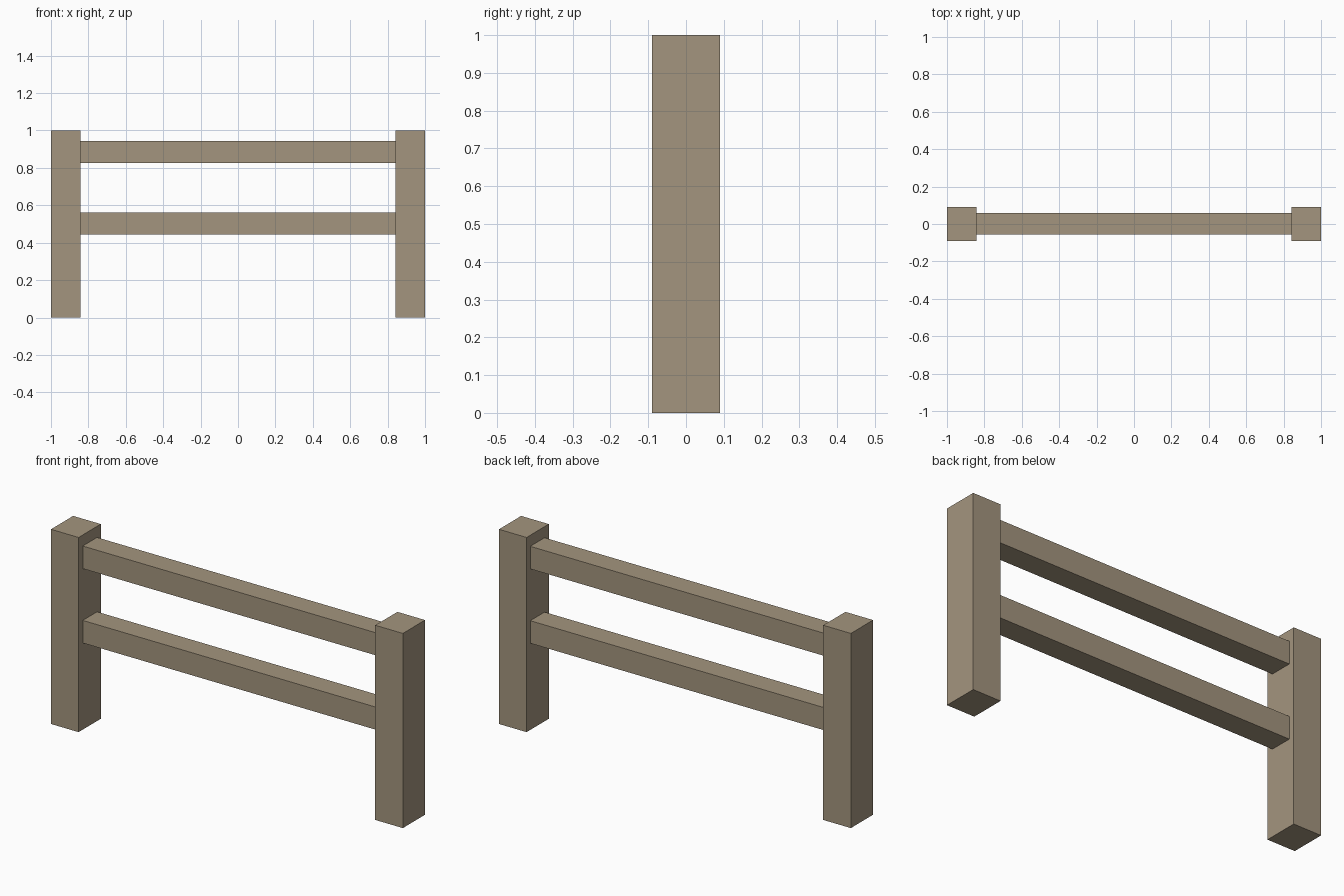
import bpy

# Remove the default cube
default = bpy.data.objects.get("Cube")
if default:
    bpy.data.objects.remove(default, do_unlink=True)

# Weathered wood
wood = bpy.data.materials.new("weathered_wood")
wood.use_nodes = True
colour = (0.37, 0.30, 0.21, 1.0)
wood.diffuse_color = colour
wood.node_tree.nodes["Principled BSDF"].inputs["Base Color"].default_value = colour


def beam(name, centre, size):
    """Add a plain square-cut timber."""
    bpy.ops.mesh.primitive_cube_add(size=1, location=centre)
    obj = bpy.context.object
    obj.name = name
    obj.scale = size
    bpy.ops.object.transform_apply(location=False, rotation=False, scale=True)
    obj.data.materials.append(wood)
    return obj


POST_WIDTH, POST_DEPTH, POST_HEIGHT = 0.157, 0.18, 1.0
RAIL_THICKNESS = 0.116
post_x = 1 - POST_WIDTH / 2

# Upright posts at both ends
for side, sign in (("left", 1), ("right", -1)):
    beam(side + "_post", (sign * post_x, 0, POST_HEIGHT / 2),
         (POST_WIDTH, POST_DEPTH, POST_HEIGHT))

# Horizontal rails butted against the inner post faces
rail_length = 2 * (1 - POST_WIDTH)
for name, height in (("lower_rail", 0.503), ("upper_rail", 0.885)):
    beam(name, (0, 0.002, height), (rail_length, RAIL_THICKNESS, RAIL_THICKNESS))
